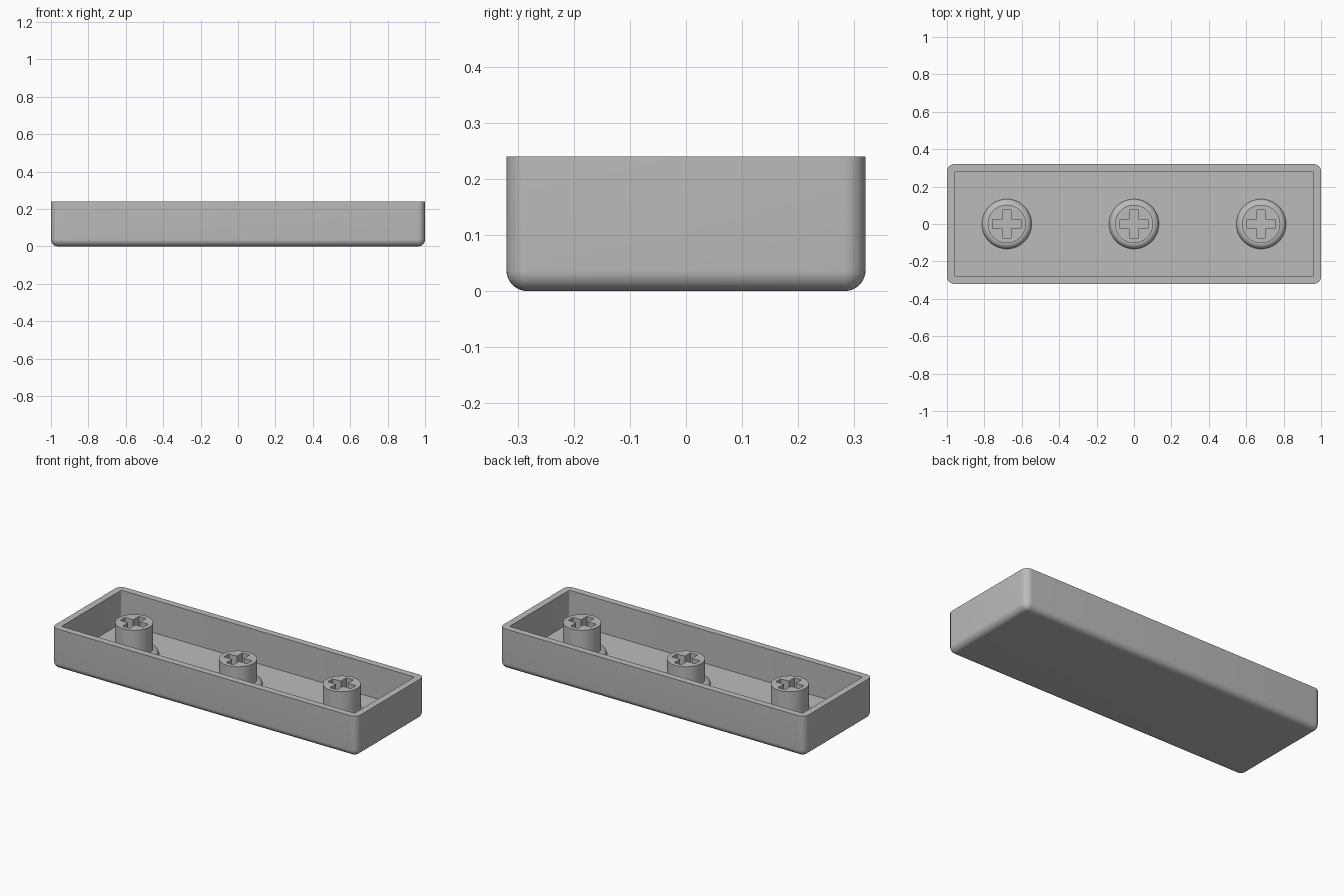
import bpy, bmesh
from math import sin, cos, pi, radians

if "Cube" in bpy.data.objects:
    bpy.data.objects.remove(bpy.data.objects["Cube"])

HX, HY, TOP = 1.0, 0.32, 0.24      # outer half sizes and height
WALL, FLOOR = 0.04, 0.045          # wall and floor thickness
FILLET, CORNER = 0.037, 0.039      # bottom edge and upright edge rounding
STEM_R, BEAD = 0.102, 0.031        # stem radius and base bead size

grey = bpy.data.materials.new("grey plastic")
grey.diffuse_color = (0.5, 0.5, 0.5, 1)
grey.use_nodes = True
grey.node_tree.nodes["Principled BSDF"].inputs["Base Color"].default_value = grey.diffuse_color


def make(name, bm, smooth=True):
    bmesh.ops.recalc_face_normals(bm, faces=bm.faces)
    mesh = bpy.data.meshes.new(name)
    bm.to_mesh(mesh)
    bm.free()
    mesh.materials.append(grey)
    ob = bpy.data.objects.new(name, mesh)
    bpy.context.collection.objects.link(ob)
    bpy.ops.object.select_all(action='DESELECT')
    bpy.context.view_layer.objects.active = ob
    ob.select_set(True)
    if smooth:
        bpy.ops.object.shade_smooth_by_angle(angle=radians(35))
    return ob


def loft(bm, rings):
    """Skin a stack of equal point rings and cap both ends."""
    loops = [[bm.verts.new(p) for p in ring] for ring in rings]
    for a, b in zip(loops, loops[1:]):
        for i in range(len(a)):
            j = (i + 1) % len(a)
            bm.faces.new((a[i], a[j], b[j], b[i]))
    bm.faces.new(loops[0])
    bm.faces.new(loops[-1])


def rounded_rect(inset, r, z, n=8):
    x, y = HX - inset - r, HY - inset - r
    pts = []
    for q, (sx, sy) in enumerate(((1, 1), (-1, 1), (-1, -1), (1, -1))):
        for k in range(n + 1):
            a = (q + k / n) * pi / 2
            pts.append((sx * x + r * cos(a), sy * y + r * sin(a), z))
    return pts


def circle(r, z, n=64):
    return [(r * cos(2 * pi * i / n), r * sin(2 * pi * i / n), z) for i in range(n)]


# Tray: rounded underside, upright walls, flat rim, hollow inside
rings = []
for k in range(9):
    a = k / 8 * pi / 2
    inset = FILLET * (1 - sin(a))
    rings.append(rounded_rect(inset, CORNER - inset, FILLET * (1 - cos(a))))
rings += [rounded_rect(0, CORNER, TOP),
          rounded_rect(WALL, 0.008, TOP),
          rounded_rect(WALL, 0.008, FLOOR)]
bm = bmesh.new()
loft(bm, rings)
make("tray", bm)


# Stems: round posts with a bead at the base and a cross shaped socket
def stem(name, x, top):
    bm = bmesh.new()
    rings = [circle(STEM_R + BEAD, FLOOR - 0.01)]
    for k in range(9):
        a = k / 8 * pi / 2
        rings.append(circle(STEM_R + BEAD * cos(a), FLOOR + BEAD * sin(a)))
    rings += [circle(STEM_R, FLOOR + BEAD), circle(STEM_R, top)]
    del rings[-3]                   # bead top already meets the post
    loft(bm, rings)
    post = make(name, bm)

    # Cross outline, one arm repeated four times
    arm, half = 0.076, 0.023
    pts = []
    for q in range(4):
        c, s = round(cos(q * pi / 2)), round(sin(q * pi / 2))
        for px, py in ((arm, -half), (arm, half), (half, half)):
            pts.append((px * c - py * s, px * s + py * c))
    bm = bmesh.new()
    loft(bm, [[(px, py, z) for px, py in pts] for z in (top - 0.13, top + 0.05)])
    cutter = make("socket_cutter", bm, smooth=False)

    mod = post.modifiers.new("socket", 'BOOLEAN')
    mod.operation, mod.solver, mod.object = 'DIFFERENCE', 'EXACT', cutter
    bpy.context.view_layer.objects.active = post
    bpy.ops.object.modifier_apply(modifier=mod.name)
    bpy.data.objects.remove(cutter)
    bpy.ops.object.select_all(action='DESELECT')
    post.select_set(True)
    bpy.ops.object.shade_smooth_by_angle(angle=radians(35))
    post.location.x = x


stem("left_stem", -0.68, 0.232)
stem("middle_stem", 0.0, 0.198)
stem("right_stem", 0.68, 0.232)
